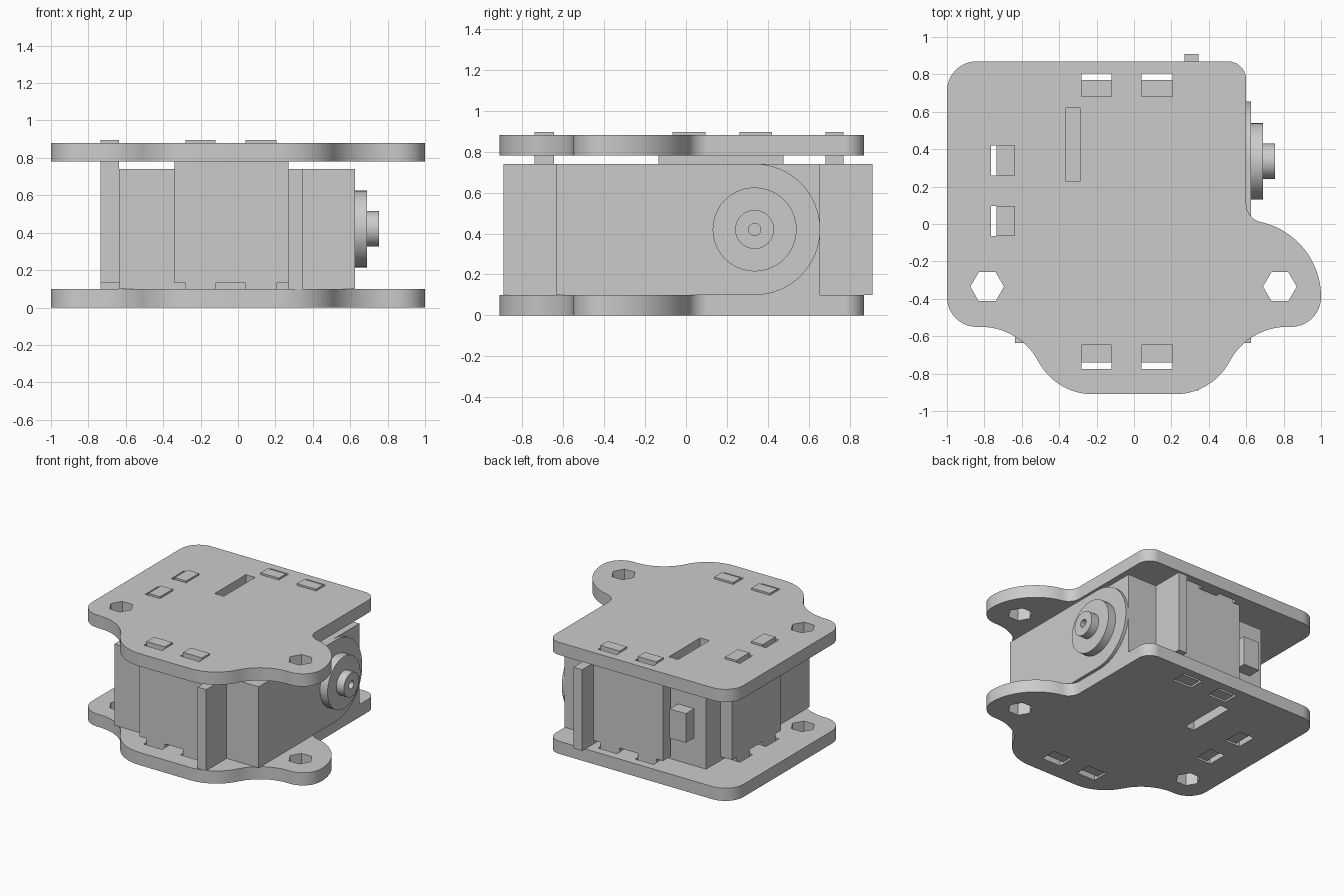
import bpy, bmesh
from math import sin, cos, radians, sqrt, degrees, atan2, tau
from mathutils import Vector

if "Cube" in bpy.data.objects:
    bpy.data.objects.remove(bpy.data.objects["Cube"])


def arc(cx, cy, r, a0, a1, n=14):
    return [(cx + r * cos(radians(a0 + (a1 - a0) * i / n)),
             cy + r * sin(radians(a0 + (a1 - a0) * i / n))) for i in range(n + 1)]


def rect(x0, x1, y0, y1):
    return [(x0, y0), (x1, y0), (x1, y1), (x0, y1)]


def finish(name, bm, smooth=False):
    bmesh.ops.remove_doubles(bm, verts=bm.verts, dist=1e-5)
    bmesh.ops.recalc_face_normals(bm, faces=bm.faces)
    mesh = bpy.data.meshes.new(name)
    bm.to_mesh(mesh)
    bm.free()
    obj = bpy.data.objects.new(name, mesh)
    bpy.context.collection.objects.link(obj)
    if smooth:
        smooth_object(obj)
    return obj


def smooth_object(obj):
    bpy.ops.object.select_all(action='DESELECT')
    obj.select_set(True)
    bpy.context.view_layer.objects.active = obj
    bpy.ops.object.shade_smooth_by_angle(angle=radians(30))


def prism(name, pts, place, push, smooth=False):
    """Extrude a 2D profile, placed in space by a function, along a vector."""
    bm = bmesh.new()
    face = bm.faces.new([bm.verts.new(place(u, v)) for u, v in pts])
    top = bmesh.ops.extrude_face_region(bm, geom=[face], use_keep_orig=True)['geom']
    bmesh.ops.translate(bm, vec=Vector(push),
                        verts=[v for v in top if isinstance(v, bmesh.types.BMVert)])
    return finish(name, bm, smooth)


def box(name, x0, x1, y0, y1, z0, z1):
    return prism(name, rect(x0, x1, y0, y1), lambda u, v: (u, v, z0), (0, 0, z1 - z0))


# Plate outline, counter-clockwise from the front edge
s, c = sin(radians(28)), cos(radians(28))
r2 = (0.03 + 0.33 * s) / (1 - s)
x2 = 0.22 + (0.33 + r2) * c
front_curve = arc(0.22, -0.58, 0.33, -90, -28) + arc(x2, -0.55 - r2, r2, 152, 90)[1:]
lobe_dy = sqrt(0.51 ** 2 - 0.11 ** 2)
lobe_angle = degrees(atan2(lobe_dy, 0.11))
outline = (front_curve
           + arc(0.84, -0.39, 0.16, -90, 0)
           + arc(0.59, -0.39, 0.41, 0, lobe_angle, 20)[1:]
           + arc(0.70, -0.39 + lobe_dy, 0.10, 180 + lobe_angle, 180)[1:]
           + arc(0.50, 0.77, 0.10, 0, 90)
           + arc(-0.84, 0.71, 0.16, 90, 180)
           + arc(-0.84, -0.39, 0.16, 180, 270)
           + [(-x, y) for x, y in reversed(front_curve)])

# Tab positions along the walls, reused for the plate slots
tabs_x = [(-0.28, -0.12), (0.04, 0.205)]
tabs_y = [(-0.065, 0.095), (0.26, 0.42)]
holes = [arc(x, -0.335, 0.09, 0, 300, 5) for x in (-0.785, 0.78)]
holes.append(rect(-0.365, -0.285, 0.23, 0.62))
for a, b in tabs_x:
    holes += [rect(a, b, 0.68, 0.805), rect(a, b, -0.775, -0.645)]
for a, b in tabs_y:
    holes.append(rect(-0.765, -0.635, a, b))


# Top and bottom plates: filled flat curves with holes
def plate(name, z):
    curve = bpy.data.curves.new(name, 'CURVE')
    curve.dimensions = '2D'
    curve.fill_mode = 'BOTH'
    curve.extrude = 0.05
    for loop in [outline] + holes:
        spline = curve.splines.new('POLY')
        spline.points.add(len(loop) - 1)
        for p, (x, y) in zip(spline.points, loop):
            p.co = (x, y, 0, 1)
        spline.use_cyclic_u = True
    src = bpy.data.objects.new(name + "_outline", curve)
    bpy.context.collection.objects.link(src)
    bm = bmesh.new()
    bm.from_mesh(src.to_mesh())
    src.to_mesh_clear()
    bpy.data.objects.remove(src)
    bmesh.ops.translate(bm, verts=bm.verts, vec=(0, 0, z))
    finish(name, bm, True)


plate("bottom_plate", 0.05)
plate("top_plate", 0.83)


# Spacer walls with two tabs above and below
def wall(name, u0, u1, tabs, place, push):
    low = [(u0, 0.13)]
    for a, b in tabs:
        low += [(a, 0.13), (a, 0.015), (b, 0.015), (b, 0.13)]
    low.append((u1, 0.13))
    high = [(u, 0.91 - z) for u, z in reversed(low)]
    prism(name, low + high, place, push)


wall("front_wall", -0.34, 0.27, tabs_x, lambda u, z: (u, -0.74, z), (0, 0.095, 0))
wall("back_wall", -0.34, 0.27, tabs_x, lambda u, z: (u, 0.68, z), (0, 0.09, 0))
wall("left_wall", -0.135, 0.475, tabs_y, lambda u, z: (-0.735, u, z), (0.1, 0, 0))

# Motor body, mounting flanges and cable exit
box("motor_body", -0.635, 0.60, -0.635, 0.655, 0.10, 0.74)
box("front_flange", 0.27, 0.345, -0.89, -0.635, 0.10, 0.74)
box("back_flange", 0.27, 0.345, 0.655, 0.91, 0.10, 0.74)
box("cable_exit", -0.53, -0.39, 0.655, 0.76, 0.32, 0.55)

# Thin gear cover with one rounded end
prism("gear_cover", [(-0.635, 0.74), (-0.635, 0.10)] + arc(0.335, 0.42, 0.32, -90, 90, 32),
      lambda y, z: (0.60, y, z), (0.025, 0, 0), True)

# Turned output horn with a blind screw hole
bm = bmesh.new()
profile = [(0.625, 0), (0.625, 0.205), (0.69, 0.205), (0.69, 0.095),
           (0.755, 0.095), (0.755, 0.03), (0.68, 0.03), (0.68, 0)]
verts = [bm.verts.new((x, 0.335, 0.42 + r)) for x, r in profile]
edges = [bm.edges.new(pair) for pair in zip(verts, verts[1:])]
bmesh.ops.spin(bm, geom=verts + edges, cent=(0, 0.335, 0.42), axis=(1, 0, 0),
               angle=tau, steps=40)
bmesh.ops.remove_doubles(bm, verts=bm.verts, dist=1e-5)
finish("output_horn", bm, True)
